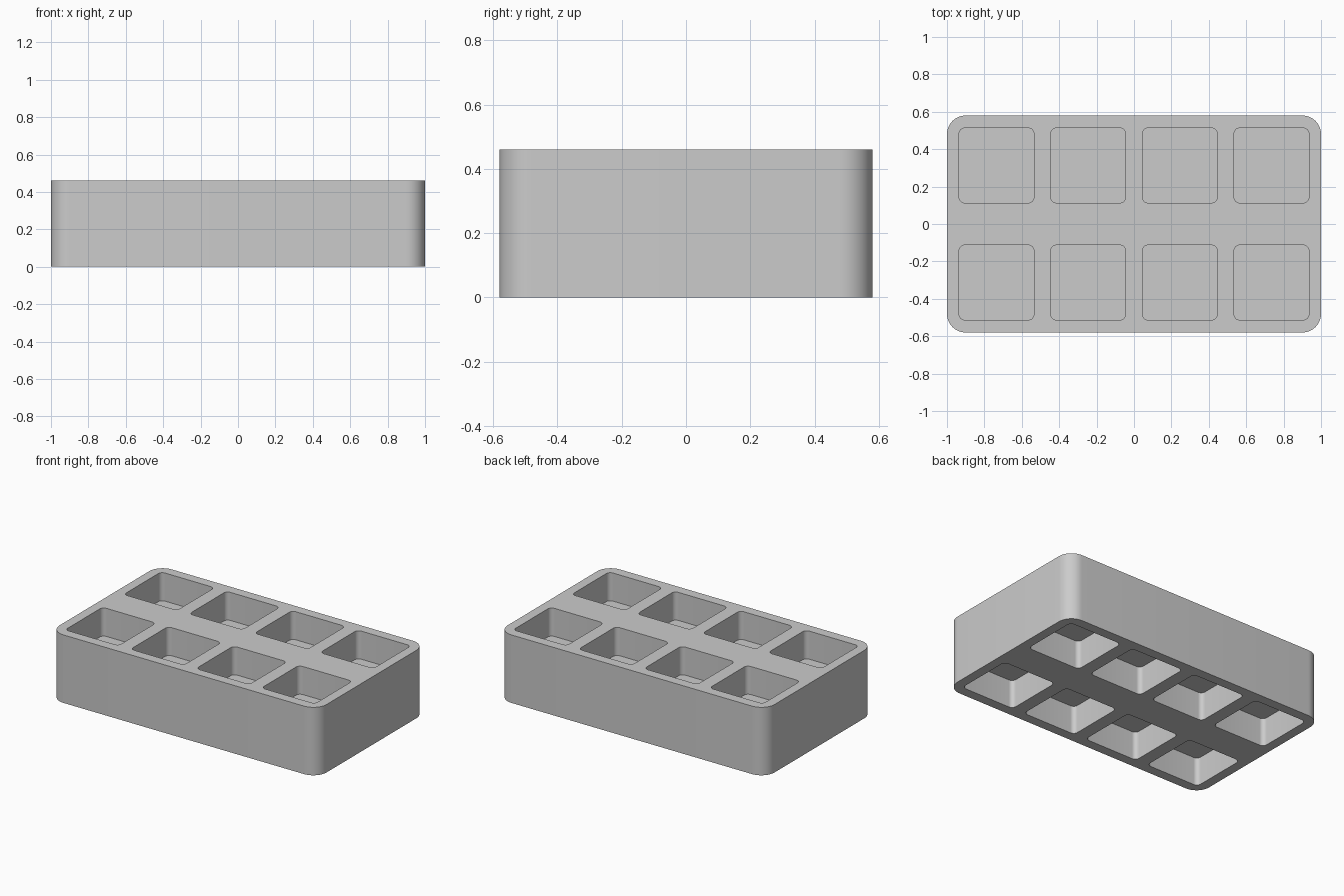
import bpy
import bmesh
from math import cos, sin, pi, radians

LENGTH, WIDTH, HEIGHT = 2.0, 1.16, 0.46
POCKET, DEPTH = 0.4, 0.19

cube = bpy.data.objects.get("Cube")
if cube:
    bpy.data.objects.remove(cube, do_unlink=True)

grey = bpy.data.materials.new("light grey")
grey.use_nodes = True
grey.diffuse_color = (0.6, 0.6, 0.6, 1)
grey.node_tree.nodes["Principled BSDF"].inputs["Base Color"].default_value = (0.6, 0.6, 0.6, 1)


def add_block(bm, x, y, z0, z1, sx, sy, radius, steps):
    """Upright block with rounded vertical corners."""
    verts = []
    for corner, (kx, ky) in enumerate([(1, 1), (-1, 1), (-1, -1), (1, -1)]):
        for i in range(steps + 1):
            a = (corner + i / steps) * pi / 2
            verts.append(bm.verts.new((x + kx * (sx / 2 - radius) + radius * cos(a),
                                       y + ky * (sy / 2 - radius) + radius * sin(a), z0)))
    base = bm.faces.new(verts)
    top = bmesh.ops.extrude_face_region(bm, geom=[base], use_keep_orig=True)["geom"]
    bmesh.ops.translate(bm, vec=(0, 0, z1 - z0),
                        verts=[v for v in top if isinstance(v, bmesh.types.BMVert)])


def make_object(name, bm):
    bmesh.ops.recalc_face_normals(bm, faces=bm.faces[:])
    mesh = bpy.data.meshes.new(name)
    bm.to_mesh(mesh)
    bm.free()
    mesh.materials.append(grey)
    obj = bpy.data.objects.new(name, mesh)
    bpy.context.collection.objects.link(obj)
    return obj


# Rounded tray body
bm = bmesh.new()
add_block(bm, 0, 0, 0, HEIGHT, LENGTH, WIDTH, 0.1, 12)
tray = make_object("tray", bm)

# Pockets sunk into the top and the underside, with a solid floor between
bm = bmesh.new()
for x in (-0.735, -0.245, 0.245, 0.735):
    for y in (-0.313, 0.313):
        add_block(bm, x, y, HEIGHT - DEPTH, HEIGHT + 0.1, POCKET, POCKET, 0.03, 8)
        add_block(bm, x, y, -0.1, DEPTH, POCKET, POCKET, 0.03, 8)
cutter = make_object("pocket_cutter", bm)
cutter.hide_render = True

cut = tray.modifiers.new("pockets", 'BOOLEAN')
cut.operation = 'DIFFERENCE'
cut.solver = 'EXACT'
cut.object = cutter

bpy.ops.object.select_all(action='DESELECT')
bpy.context.view_layer.objects.active = tray
tray.select_set(True)
bpy.ops.object.modifier_apply(modifier=cut.name)
bpy.data.objects.remove(cutter, do_unlink=True)
bpy.ops.object.shade_smooth_by_angle(angle=radians(30))
